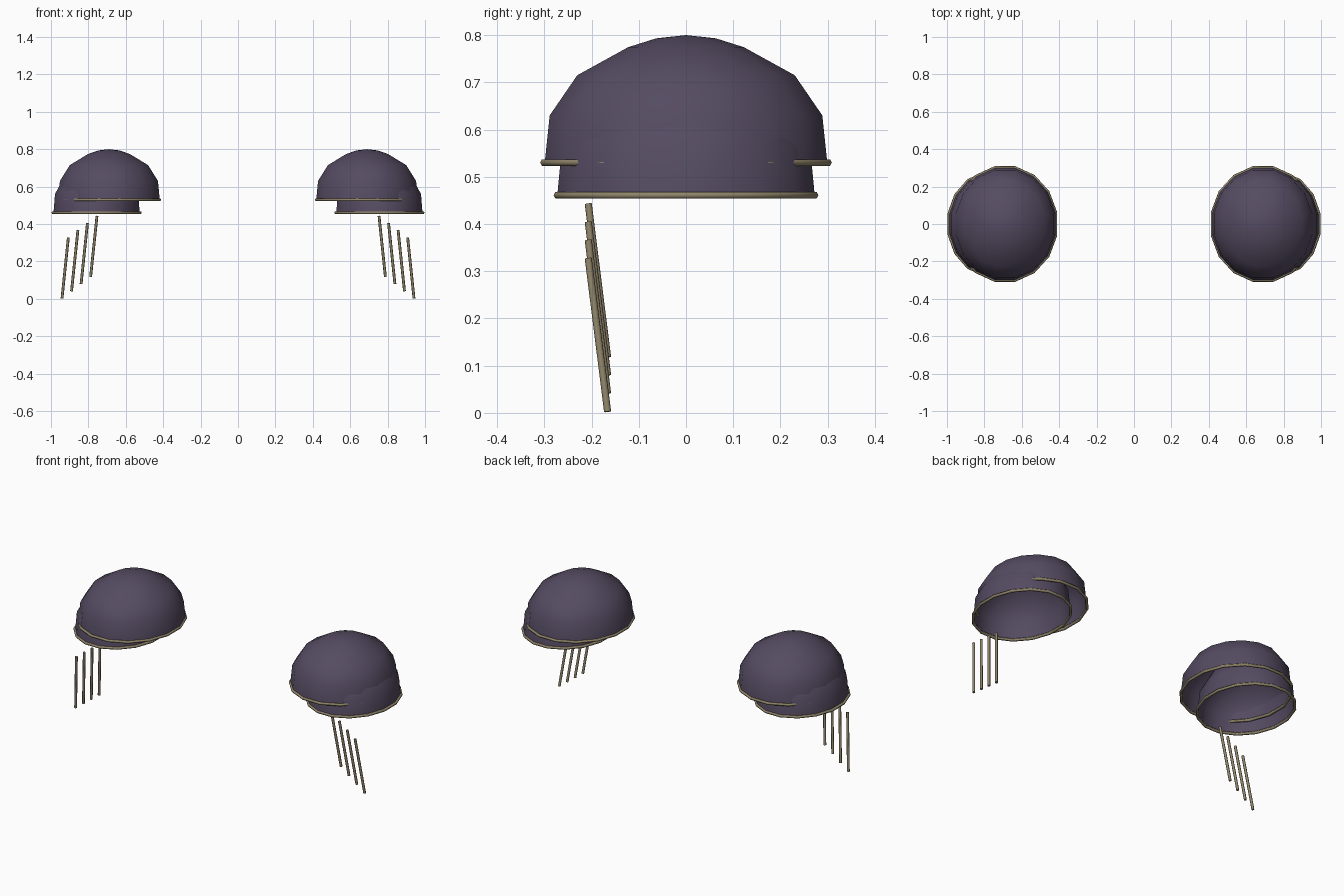
import bpy, bmesh, math
from mathutils import Vector

if "Cube" in bpy.data.objects:
    bpy.data.objects.remove(bpy.data.objects["Cube"])


def material(name, rgb):
    m = bpy.data.materials.new(name)
    m.diffuse_color = (*rgb, 1)
    m.use_nodes = True
    m.node_tree.nodes["Principled BSDF"].inputs["Base Color"].default_value = m.diffuse_color
    return m


PURPLE = material("dusky purple", (0.09, 0.07, 0.12))
TAN = material("dull brass", (0.28, 0.235, 0.145))
SEGMENTS = 16


def finish(name, bm, mat, angle):
    bmesh.ops.recalc_face_normals(bm, faces=bm.faces)
    mesh = bpy.data.meshes.new(name)
    bm.to_mesh(mesh)
    bm.free()
    mesh.materials.append(mat)
    ob = bpy.data.objects.new(name, mesh)
    bpy.context.collection.objects.link(ob)
    bpy.ops.object.select_all(action='DESELECT')
    ob.select_set(True)
    bpy.context.view_layer.objects.active = ob
    bpy.ops.object.shade_smooth_by_angle(angle=math.radians(angle))


def ring(bm, cx, rx, ry, z):
    step = math.tau / SEGMENTS
    return [bm.verts.new((cx + rx * math.cos((i + 0.5) * step),
                          ry * math.sin((i + 0.5) * step), z))
            for i in range(SEGMENTS)]


def bridge(bm, a, b):
    for i in range(SEGMENTS):
        j = (i + 1) % SEGMENTS
        bm.faces.new((a[i], a[j], b[j], b[i]))


# Open-bottomed oval dome: radius and height fractions from the rim to the crown
PROFILE = [(1, 0), (0.965, 0.37), (0.77, 0.685), (0.41, 0.905), (0.21, 0.975)]


def dome(name, cx, rx, ry, z, height):
    bm = bmesh.new()
    rings = [ring(bm, cx, rx * r, ry * r, z + height * h) for r, h in PROFILE]
    for a, b in zip(rings, rings[1:]):
        bridge(bm, a, b)
    top = bm.verts.new((cx, 0, z + height))
    for i in range(SEGMENTS):
        bm.faces.new((rings[-1][i], rings[-1][(i + 1) % SEGMENTS], top))
    finish(name, bm, PURPLE, 80)


# Thin band around a dome's lower edge
def rim(name, cx, rx, ry, z, t=0.008):
    bm = bmesh.new()
    loops = []
    for k in range(6):
        a = math.tau * k / 6
        d = t * math.cos(a)
        loops.append(ring(bm, cx, rx + d, ry + d, z + t * math.sin(a)))
    for k in range(6):
        bridge(bm, loops[k], loops[(k + 1) % 6])
    finish(name, bm, TAN, 70)


# Slanted round rod between two points
def rod(name, top, bottom, radius=0.0075):
    bm = bmesh.new()
    axis = Vector(top) - Vector(bottom)
    bmesh.ops.create_cone(bm, cap_ends=True, segments=8, radius1=radius,
                          radius2=radius, depth=axis.length)
    rot = axis.to_track_quat('Z', 'Y').to_matrix()
    bmesh.ops.rotate(bm, verts=bm.verts, matrix=rot, cent=(0, 0, 0))
    bmesh.ops.translate(bm, verts=bm.verts,
                        vec=(Vector(top) + Vector(bottom)) / 2)
    finish(name, bm, TAN, 50)


for side, s in (("left", -1), ("right", 1)):
    # Overlapping shoulder plates with brass edges
    dome(f"{side}_upper_plate", s * 0.69, 0.277, 0.305, 0.53, 0.27)
    rim(f"{side}_upper_rim", s * 0.69, 0.277, 0.307, 0.53)
    dome(f"{side}_lower_plate", s * 0.756, 0.235, 0.278, 0.46, 0.27)
    rim(f"{side}_lower_rim", s * 0.756, 0.238, 0.278, 0.461)
    # Row of stepped hanging rods
    for i in range(4):
        x, z = 0.754 + 0.051 * i, 0.443 - 0.0385 * i
        rod(f"{side}_hanging_rod_{i + 1}", (s * x, -0.207, z),
            (s * (x + 0.034), -0.166, z - 0.325))
